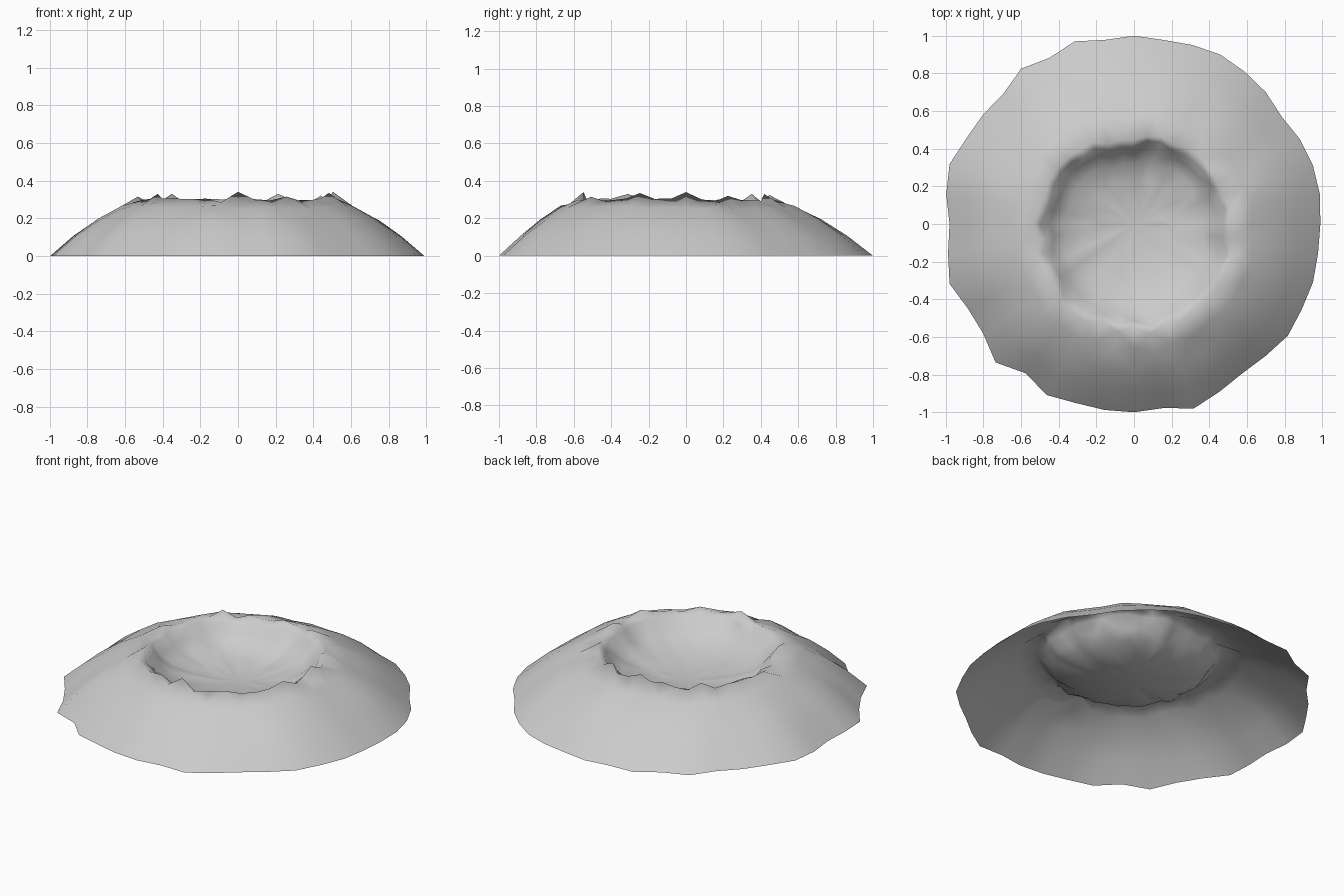
import bpy, bmesh, math, random

cube = bpy.data.objects.get("Cube")
if cube:
    bpy.data.objects.remove(cube, do_unlink=True)

random.seed(4)
SEG = 40

# Ragged foot of the slope: radius in percent, one per segment from +x
foot = [99, 100, 100, 99, 97, 99, 100, 101, 100, 99,
        100, 99, 102, 99, 102, 98, 99, 100, 103, 101,
        98, 100, 103, 99, 99, 104, 98, 102, 100, 100,
        100, 99, 103, 100, 98, 99, 101, 100, 100, 99]

# Outer slope: (blend from foot to crest, height), then inner wall: (part of crest radius, height)
slope = [(0, 0), (0.25, 0.105), (0.5, 0.19), (0.76, 0.255)]
bowl = [(0.93, 0.275), (0.84, 0.22), (0.72, 0.175), (0.5, 0.14), (0.26, 0.12)]

# Higher teeth on the rim, by segment
peaks = {0: 0.34, 3: 0.32, 7: 0.33, 10: 0.325, 15: 0.33, 20: 0.315,
         24: 0.33, 30: 0.34, 33: 0.315, 37: 0.335}


def jitter(amount):
    return random.uniform(-amount, amount)


bm = bmesh.new()
columns = []
for i in range(SEG):
    a = math.tau * i / SEG
    crest = 0.515 - 0.05 * math.sin(a) + jitter(0.022)
    top = peaks.get(i, 0.295 + jitter(0.012))
    rough = jitter(0.012)
    points = []
    for t, z in slope:
        r = foot[i] / 100 * (1 - t) + crest * t
        points.append((r, z + (rough + jitter(0.006)) * t))
    points.append((crest, top))
    for t, z in bowl:
        points.append((crest * t + jitter(0.008) * t, z + jitter(0.01) * t))
    columns.append([bm.verts.new((r * math.cos(a), r * math.sin(a), z))
                    for r, z in points])

# Skin the columns and close the bowl floor with a fan
floor = bm.verts.new((0, 0, 0.115))
for i in range(SEG):
    a, b = columns[i], columns[(i + 1) % SEG]
    for j in range(len(a) - 1):
        bm.faces.new((a[j], b[j], b[j + 1], a[j + 1]))
    bm.faces.new((a[-1], b[-1], floor))
bmesh.ops.triangulate(bm, faces=bm.faces[:])
for f in bm.faces:
    f.smooth = True

mesh = bpy.data.meshes.new("crater")
bm.to_mesh(mesh)
bm.free()
crater = bpy.data.objects.new("crater", mesh)
bpy.context.collection.objects.link(crater)

# Pale grey stone
stone = bpy.data.materials.new("pale_grey_stone")
stone.use_nodes = True
colour = (0.6, 0.6, 0.6, 1)
stone.diffuse_color = colour
stone.node_tree.nodes["Principled BSDF"].inputs["Base Color"].default_value = colour
mesh.materials.append(stone)
